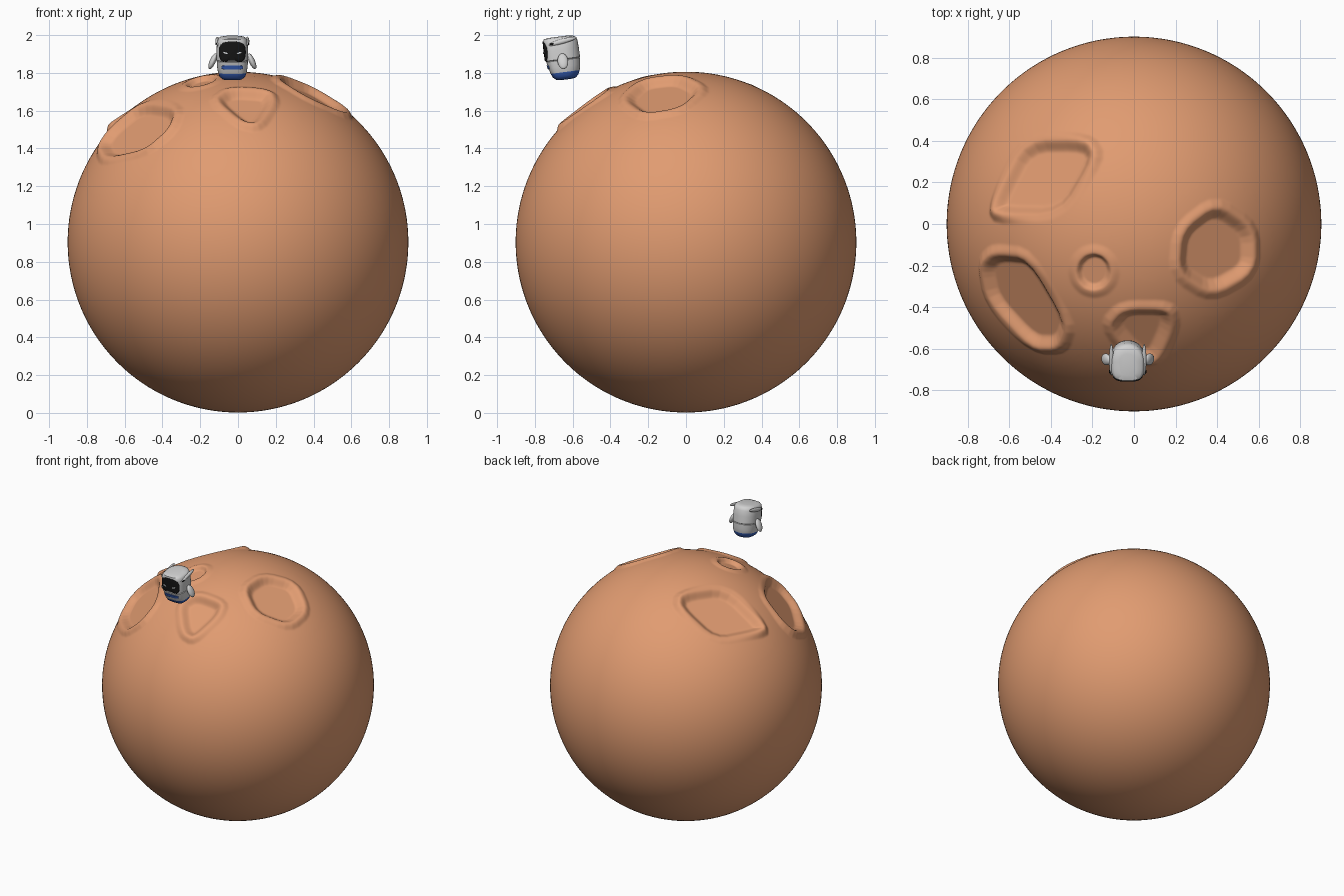
import bpy, bmesh, math
from mathutils import Vector, Matrix

if "Cube" in bpy.data.objects:
    bpy.data.objects.remove(bpy.data.objects["Cube"])


def material(name, rgb):
    m = bpy.data.materials.new(name)
    m.diffuse_color = (*rgb, 1)
    m.use_nodes = True
    m.node_tree.nodes["Principled BSDF"].inputs["Base Color"].default_value = m.diffuse_color
    return m


CLAY = material("clay orange", (0.75, 0.33, 0.165))
SHELL = material("pale grey", (0.64, 0.64, 0.64))
BLUE = material("blue", (0.04, 0.12, 0.50))
BLACK = material("black", (0.008, 0.008, 0.008))
WHITE = material("white", (0.85, 0.88, 0.9))


def finish(bm, name, *mats, matrix=None, angle=40):
    bmesh.ops.recalc_face_normals(bm, faces=bm.faces)
    if matrix is not None:
        bm.transform(matrix)
    me = bpy.data.meshes.new(name)
    bm.to_mesh(me)
    bm.free()
    ob = bpy.data.objects.new(name, me)
    bpy.context.collection.objects.link(ob)
    for m in mats:
        me.materials.append(m)
    bpy.ops.object.select_all(action='DESELECT')
    ob.select_set(True)
    bpy.context.view_layer.objects.active = ob
    bpy.ops.object.shade_smooth_by_angle(angle=math.radians(angle))
    return ob


# ---------- planet with flat-lying polygon craters ----------
R = 0.902
CENTRE = Vector((0, 0, R + 0.002))
OUTLINES = [  # rim crests seen from the top (x, y)
    [(-0.68, 0.04), (-0.67, 0.13), (-0.53, 0.41), (-0.23, 0.41), (-0.18, 0.32), (-0.36, 0.04)],
    [(-0.74, -0.20), (-0.68, -0.14), (-0.51, -0.16), (-0.32, -0.48), (-0.36, -0.60), (-0.50, -0.60), (-0.71, -0.38)],
    [(0.21, -0.24), (0.23, -0.03), (0.40, 0.10), (0.58, -0.02), (0.58, -0.23), (0.38, -0.345)],
    [(-0.13, -0.50), (-0.05, -0.41), (0.17, -0.41), (0.19, -0.50), (0.11, -0.67), (0.01, -0.66)],
    [(-0.195 + 0.088 * math.cos(a * math.pi / 6), -0.23 + 0.093 * math.sin(a * math.pi / 6)) for a in range(12)],
]


def chaikin(pts):
    out = []
    for i, p in enumerate(pts):
        q = pts[(i + 1) % len(pts)]
        out += [p.lerp(q, 0.2), p.lerp(q, 0.8)]
    return out


def signed_distance(p, poly):
    best, inside = 9.0, False
    for i, a in enumerate(poly):
        b = poly[i - 1]
        e = b - a
        t = max(0.0, min(1.0, (p - a).dot(e) / e.dot(e)))
        best = min(best, (p - a - e * t).length)
        if (a.y > p.y) != (b.y > p.y) and p.x < a.x + e.x * (p.y - a.y) / e.y:
            inside = not inside
    return -best if inside else best


def smooth(t):
    t = max(0.0, min(1.0, t))
    return t * t * (3 - 2 * t)


class Crater:
    def __init__(self, outline):
        self.small = len(outline) > 8
        rise = R + (0.008 if self.small else 0.017)
        pts = [Vector((x, y, math.sqrt(rise ** 2 - x * x - y * y))) for x, y in outline]
        n = sum((pts[i - 1].cross(p) for i, p in enumerate(pts)), Vector()).normalized()
        mid = sum(pts, Vector()) / len(pts)
        self.n = n if n.dot(mid) > 0 else -n
        self.u = self.n.orthogonal().normalized()
        self.v = self.n.cross(self.u)
        self.plane = mid.dot(self.n)
        self.mid = mid
        self.reach = max((p - mid).length for p in pts) + 0.09
        flat = [Vector((p.dot(self.u), p.dot(self.v))) for p in pts]
        self.poly = chaikin(chaikin(flat))

    def shape(self, co):
        d = signed_distance(Vector((co.dot(self.u), co.dot(self.v))), self.poly)
        w = co.dot(self.n)
        if d > 0:
            new = w + (self.plane - w) * (1 - smooth(d / 0.045))
        else:
            wide, deep = (0.03, 0.025) if self.small else (0.062, 0.036)
            new = self.plane - deep * smooth(-d / wide)
        return co + self.n * (new - w)


craters = [Crater(o) for o in OUTLINES]
bm = bmesh.new()
bmesh.ops.create_icosphere(bm, subdivisions=6, radius=R)
edges = {e for f in bm.faces for c in craters
         if (f.calc_center_median() - c.mid).length < c.reach for e in f.edges}
bmesh.ops.subdivide_edges(bm, edges=list(edges), cuts=3, use_grid_fill=True)
for vert in bm.verts:
    vert.co = vert.co.normalized() * R
    for c in craters:
        if (vert.co - c.mid).length < c.reach:
            vert.co = c.shape(vert.co)
bm.transform(Matrix.Translation(CENTRE))
finish(bm, "planet", CLAY, angle=80)

# ---------- little robot, leaning forward ----------
POSE = Matrix.Translation((-0.03, -0.635, 1.765)) @ Matrix.Rotation(math.radians(7.5), 4, 'X')
# levels: height, half width, front depth, back depth
BODY = [(0, 0.030, 0.030, 0.030), (0.004, 0.052, 0.050, 0.052), (0.018, 0.068, 0.067, 0.068),
        (0.040, 0.076, 0.077, 0.078), (0.070, 0.081, 0.085, 0.085), (0.104, 0.083, 0.092, 0.088),
        (0.108, 0.078, 0.086, 0.083)]
HEAD = [(0.106, 0.078, 0.086, 0.083), (0.110, 0.084, 0.095, 0.089), (0.160, 0.084, 0.095, 0.089),
        (0.200, 0.081, 0.094, 0.087), (0.217, 0.076, 0.093, 0.080), (0.225, 0.066, 0.090, 0.068),
        (0.230, 0.040, 0.070, 0.040)]
FRONT_EXP = 0.55


def spow(v, e):
    return math.copysign(abs(v) ** e, v)


def loft(levels, n=48):
    bm = bmesh.new()
    rings = []
    for z, sx, front, back in levels:
        ring = []
        for i in range(n):
            a = math.tau * i / n
            c, s = math.cos(a), math.sin(a)
            e, depth = (FRONT_EXP, front) if s < 0 else (0.95, back)
            ring.append(bm.verts.new((sx * spow(c, e), depth * spow(s, e), z)))
        rings.append(ring)
    for lo, hi in zip(rings, rings[1:]):
        for i in range(n):
            bm.faces.new((lo[i - 1], lo[i], hi[i], hi[i - 1]))
    bm.faces.new(rings[0])
    bm.faces.new(rings[-1])
    return bm


def front_y(levels, x, z):
    for a, b in zip(levels, levels[1:]):
        if a[0] <= z <= b[0]:
            t = (z - a[0]) / (b[0] - a[0])
            sx, f = a[1] + (b[1] - a[1]) * t, a[2] + (b[2] - a[2]) * t
            k = 2 / FRONT_EXP
            return -f * max(0.0, 1 - (abs(x) / sx) ** k) ** (1 / k)
    return -levels[-1][2]


def plate(name, mat, levels, cx, cz, hw, hh, lift, e=0.7, tilt=0.0, n=40):
    """Thin plate with a rounded outline, hugging the front of a loft."""
    bm = bmesh.new()
    rings = []
    for k in (0.1, 0.4, 0.7, 0.9, 1.0):
        ring = []
        for i in range(n):
            a = math.tau * i / n
            dx, dz = k * hw * spow(math.cos(a), e), k * hh * spow(math.sin(a), e)
            x, z = cx + dx, cz + dz + tilt * dx
            ring.append(bm.verts.new((x, front_y(levels, x, z) - lift, z)))
        rings.append(ring)
    for lo, hi in zip(rings, rings[1:]):
        for i in range(n):
            bm.faces.new((lo[i - 1], lo[i], hi[i], hi[i - 1]))
    bm.faces.new(rings[0])
    ob = finish(bm, name, mat, matrix=POSE)
    mod = ob.modifiers.new("thickness", 'SOLIDIFY')
    mod.thickness, mod.offset = 0.004, 0


def blob(name, mat, pos, size, rot=(0, 0, 0)):
    bm = bmesh.new()
    bmesh.ops.create_uvsphere(bm, u_segments=24, v_segments=14, radius=1)
    spin = Matrix.Rotation(rot[1], 4, 'Y') @ Matrix.Rotation(rot[0], 4, 'X')
    m = POSE @ Matrix.Translation(pos) @ spin @ Matrix.Diagonal((*size, 1))
    return finish(bm, name, mat, matrix=m)


# body with blue base
bm = loft(BODY)
for f in bm.faces:
    f.material_index = int(f.calc_center_median().z < 0.035)
finish(bm, "robot_body", SHELL, BLUE, matrix=POSE)
finish(loft(HEAD), "robot_head", SHELL, matrix=POSE)

# face screen, eyes and chest stripe
plate("face_screen", BLACK, HEAD, 0, 0.157, 0.070, 0.046 + 0.012, 0.002)
plate("chest_stripe", BLUE, BODY, 0, 0.076, 0.056, 0.011, 0.002, e=0.5)
for side, label in ((-1, "left"), (1, "right")):
    plate("eye_" + label, WHITE, HEAD, side * 0.036, 0.155, 0.013, 0.004, 0.006, tilt=side * 0.3, n=16)
    # flipper arms, swept side fins and their dark tips
    blob("arm_" + label, SHELL, (side * 0.104, -0.004, 0.098), (0.016, 0.028, 0.045),
         (0, -side * math.radians(24), 0))
    blob("side_fin_" + label, SHELL, (side * 0.079, 0.008, 0.203), (0.011, 0.078, 0.013),
         (math.radians(8), 0, 0))
    blob("fin_tip_" + label, BLACK, (side * 0.084, -0.050, 0.196), (0.006, 0.012, 0.006))
